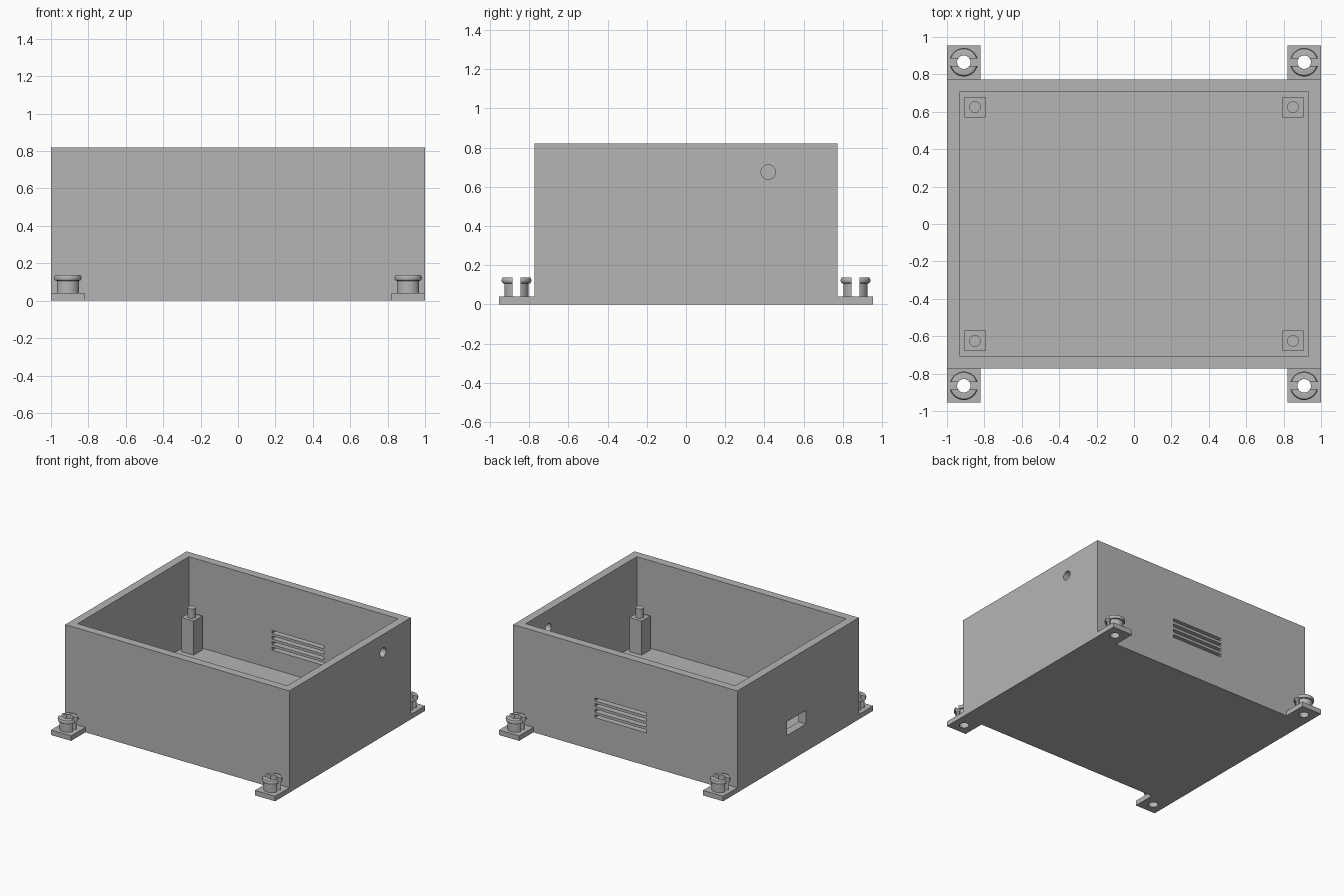
import bpy, bmesh, math
from mathutils import Matrix, Vector

old = bpy.data.objects.get("Cube")
if old:
    bpy.data.objects.remove(old, do_unlink=True)

grey = bpy.data.materials.new("plain grey")
grey.use_nodes = True
COLOUR = (0.46, 0.46, 0.46, 1)
grey.diffuse_color = COLOUR
grey.node_tree.nodes["Principled BSDF"].inputs["Base Color"].default_value = COLOUR


def finish(name, bm):
    bmesh.ops.recalc_face_normals(bm, faces=bm.faces)
    mesh = bpy.data.meshes.new(name)
    bm.to_mesh(mesh)
    bm.free()
    mesh.materials.append(grey)
    obj = bpy.data.objects.new(name, mesh)
    bpy.context.collection.objects.link(obj)
    return obj


def box(name, low, high):
    low, high = Vector(low), Vector(high)
    bm = bmesh.new()
    bmesh.ops.create_cube(bm, size=1, matrix=Matrix.Translation((low + high) / 2)
                          @ Matrix.Diagonal((*(high - low), 1)))
    return finish(name, bm)


def rod(name, centre, radius, length, turn=None):
    bm = bmesh.new()
    bmesh.ops.create_cone(bm, cap_ends=True, segments=32, radius1=radius, radius2=radius,
                          depth=length,
                          matrix=Matrix.Translation(centre) @ (turn or Matrix.Identity(4)))
    return finish(name, bm)


def lathe(name, profile, centre):
    bm = bmesh.new()
    verts = [bm.verts.new((r, 0, z)) for r, z in profile]
    edges = [bm.edges.new((v, verts[(i + 1) % len(verts)])) for i, v in enumerate(verts)]
    bmesh.ops.spin(bm, geom=verts + edges, cent=(0, 0, 0), axis=(0, 0, 1),
                   angle=math.tau, steps=40, use_merge=True)
    bmesh.ops.remove_doubles(bm, verts=bm.verts, dist=0.0001)
    bmesh.ops.translate(bm, verts=bm.verts, vec=centre)
    return finish(name, bm)


def activate(obj):
    bpy.ops.object.select_all(action="DESELECT")
    obj.select_set(True)
    bpy.context.view_layer.objects.active = obj


def cut(obj, *cutters):
    activate(obj)
    for cutter in cutters:
        mod = obj.modifiers.new("cut", "BOOLEAN")
        mod.operation = "DIFFERENCE"
        mod.solver = "EXACT"
        mod.object = cutter
        bpy.ops.object.modifier_apply(modifier=mod.name)
        bpy.data.objects.remove(cutter, do_unlink=True)


def smooth(obj):
    activate(obj)
    bpy.ops.object.shade_smooth_by_angle(angle=math.radians(35))


# Open case with a cable hole, a socket opening and vents in the back wall
HX, HY, TOP, WALL, FLOOR = 1.0, 0.773, 0.82, 0.066, 0.115
case = box("case", (-HX, -HY, 0), (HX, HY, TOP))
cut(case,
    box("cavity", (WALL - HX, WALL - HY, FLOOR), (HX - WALL, HY - WALL, TOP + 0.1)),
    rod("cable_hole", (HX, 0.42, 0.675), 0.037, 0.3, Matrix.Rotation(math.pi / 2, 4, "Y")),
    box("socket_opening", (-HX - 0.1, -0.1, 0.22), (-HX + 0.1, 0.14, 0.33)),
    *[box("vent", (-0.19, HY - 0.1, z - 0.012), (0.27, HY + 0.1, z + 0.012))
      for z in (0.277 + 0.045 * i for i in range(4))])
smooth(case)

# Split clip cross-section with a rounded lip
CLIP = [(0.036, 0.04), (0.062, 0.04), (0.062, 0.106), (0.071, 0.108), (0.075, 0.115),
        (0.076, 0.122), (0.075, 0.129), (0.071, 0.136), (0.064, 0.138), (0.036, 0.138)]

for sy, end in ((-1, "front"), (1, "back")):
    for sx, side in ((-1, "right"), (1, "left")):
        place = f"{end}_{side}"

        # Standoff and its locating peg
        px, py, half = sx * 0.85, sy * 0.625, 0.055
        box(f"{place}_standoff", (px - half, py - half, FLOOR - 0.01),
            (px + half, py + half, 0.39))
        smooth(rod(f"{place}_peg", (px, py, 0.425), 0.031, 0.08))

        # Mounting tab with a through hole
        cx, cy = sx * 0.91, sy * 0.865
        ys = sorted((sy * HY, sy * 0.955))
        tab = box(f"{place}_tab", (cx - 0.09, ys[0], 0), (cx + 0.09, ys[1], 0.04))
        cut(tab, rod("tab_hole", (cx, cy, 0.02), 0.036, 0.2))
        smooth(tab)

        # Clip split in two along x
        clip = lathe(f"{place}_clip", CLIP, (cx, cy, 0))
        cut(clip, box("split", (cx - 0.1, cy - 0.02, 0.03), (cx + 0.1, cy + 0.02, 0.2)))
        smooth(clip)
